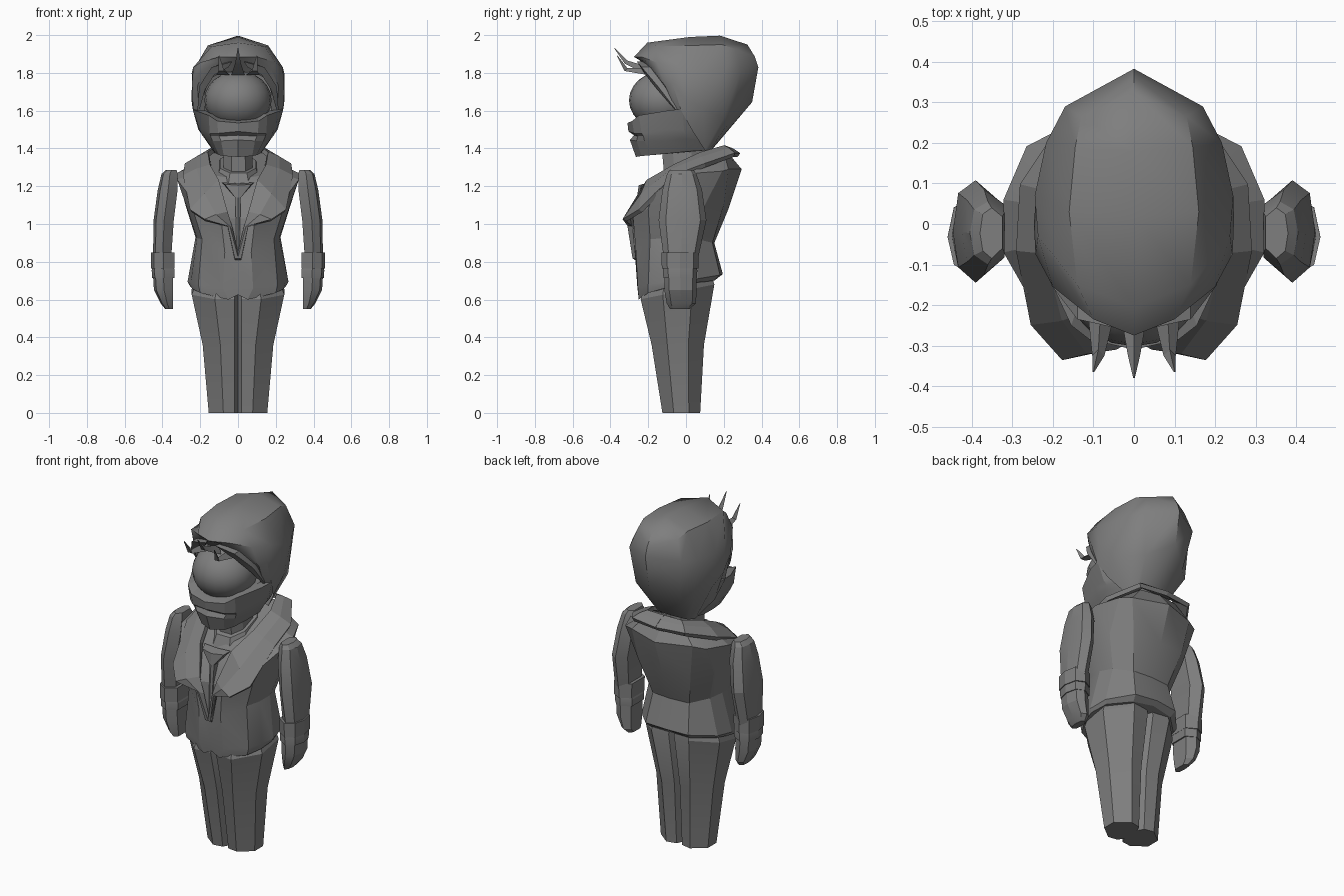
import bpy, bmesh, math
from mathutils import Vector

grey = bpy.data.materials.new("plain_grey")
grey.diffuse_color = (0.21, 0.21, 0.21, 1)


def finish(bm, name, angle=28):
    bmesh.ops.remove_doubles(bm, verts=bm.verts, dist=0.0005)
    bmesh.ops.recalc_face_normals(bm, faces=bm.faces)
    me = bpy.data.meshes.new(name)
    bm.to_mesh(me)
    bm.free()
    me.materials.append(grey)
    ob = bpy.data.objects.new(name, me)
    bpy.context.collection.objects.link(ob)
    if angle:
        bpy.ops.object.select_all(action='DESELECT')
        ob.select_set(True)
        bpy.context.view_layer.objects.active = ob
        bpy.ops.object.shade_smooth_by_angle(angle=math.radians(angle))
    return ob


def loft(name, rows, closed=True, caps=True, angle=28):
    """Skin a list of equally long point rows."""
    bm = bmesh.new()
    vs = [[bm.verts.new(p) for p in r] for r in rows]
    n = len(rows[0])
    for a, b in zip(vs, vs[1:]):
        for i in range(n if closed else n - 1):
            j = (i + 1) % n
            bm.faces.new((a[i], a[j], b[j], b[i]))
    if closed and caps:
        bm.faces.new(vs[0])
        bm.faces.new(vs[-1])
    return finish(bm, name, angle)


def flip(row):
    return [(-x, y, z) for x, y, z in row]


def ring(half):
    """Half loop that starts and ends on x = 0, completed by mirroring."""
    return half + flip(half[-2:0:-1])


def arch(half):
    """Open half row that ends on x = 0, completed by mirroring."""
    return half + flip(half[-2::-1])


OCT = [(1, -.5), (1, .35), (.45, 1), (-.5, 1), (-1, .5), (-1, -.5), (-.45, -1), (.5, -1)]
SLEEVE = [(1, 0), (.75, .75), (-.05, 1), (-1, .65), (-1, -.6), (-.05, -1), (.75, -.7)]


def section(x0, x1, y0, y1, z, slope=0.0, shape=OCT):
    cx, cy, hx, hy = (x0 + x1) / 2, (y0 + y1) / 2, (x1 - x0) / 2, (y1 - y0) / 2
    return [(cx + u * hx, cy + v * hy, z + slope * v) for u, v in shape]


def pair(name, *dims):
    rows = [section(*d, shape=SLEEVE) for d in dims]
    loft("left_" + name, rows, angle=18)
    loft("right_" + name, [flip(r) for r in rows], angle=18)


# trousers with a groove between the legs, front and back
def trouser_ring(w, y0, y1, z, slope=0.0):
    d = y1 - y0
    half = [(0, y1 - .05), (.018, y1 - .012), (w * .5, y1), (w, y1 - d * .3), (w, y0 + d * .3),
            (w * .5, y0), (.018, y0 + .008), (0, y0 + .045)]
    return ring([(x, y, z + slope * (y + .05) / .2) for x, y in half])


loft("trousers", [trouser_ring(.155, -.125, .075, 0), trouser_ring(.187, -.182, .095, .36),
                  trouser_ring(.245, -.24, .15, .64, .04), trouser_ring(.22, -.215, .13, .71, .04)])

# jacket body, each ring from back centre to front centre
loft("jacket", [ring(r) for r in [
    [(0, .165, .715), (.13, .15, .70), (.235, .05, .69), (.257, -.05, .675), (.24, -.13, .655),
     (.2, -.2, .635), (.05, -.25, .60), (0, -.25, .625)],
    [(0, .195, .735), (.14, .18, .73), (.25, .06, .71), (.267, -.05, .695), (.25, -.13, .69),
     (.21, -.2, .68), (.08, -.255, .66), (0, -.258, .67)],
    [(0, .15, .90), (.12, .14, .90), (.2, .06, .92), (.225, -.02, .93), (.218, -.11, .925),
     (.19, -.19, .92), (.07, -.265, .85), (0, -.268, .81)],
    [(0, .225, 1.08), (.17, .2, 1.1), (.255, .1, 1.1), (.278, .02, 1.1), (.272, -.1, 1.09),
     (.24, -.2, 1.08), (.09, -.28, 1.03), (0, -.24, 1.03)],
    [(0, .295, 1.29), (.2, .225, 1.29), (.265, .192, 1.28), (.322, .06, 1.27), (.322, -.07, 1.235),
     (.265, -.17, 1.16), (.12, -.2, 1.18), (0, -.185, 1.18)],
    [(0, .22, 1.38), (.12, .2, 1.38), (.18, .12, 1.35), (.19, .04, 1.33), (.18, -.04, 1.29),
     (.14, -.1, 1.26), (.08, -.13, 1.25), (0, -.14, 1.25)]]], angle=20)

# collar running into pointed lapels: inner edge, middle, outer edge
inner = [(0, .2, 1.405), (.11, .2, 1.405), (.155, .08, 1.37), (.145, -.06, 1.305),
         (.10, -.2, 1.225), (.06, -.27, 1.06), (.038, -.275, .97), (.003, -.27, .81)]
outer = [(0, .28, 1.365), (.17, .255, 1.365), (.275, .1, 1.31), (.285, -.06, 1.25),
         (.25, -.24, 1.07), (.175, -.325, 1.02), (.055, -.297, .99), (.012, -.272, .82)]
mid = [tuple((Vector(a) + Vector(b)) / 2 + Vector((0, -.012 * min(k, 5) / 5, .006)))
       for k, (a, b) in enumerate(zip(inner, outer))]
mid[-1] = (.008, -.275, .815)
for side, f in (("left", lambda r: r), ("right", flip)):
    ob = loft(side + "_lapel", [f(inner), f(mid), f(outer)], closed=False, angle=0)
    mod = ob.modifiers.new("thickness", 'SOLIDIFY')
    mod.thickness = .025
    mod.offset = 0

# neck, shirt collar and tie
loft("neck", [section(-.08, .08, -.11, .11, 1.2), section(-.075, .075, -.13, .1, 1.42)])
loft("shirt_collar", [section(-.125, .125, -.18, .15, 1.22, .05),
                      section(-.095, .095, -.14, .13, 1.32, .05)])
loft("tie_knot", [ring([(0, -.19, 1.215), (.085, -.19, 1.22), (.07, -.235, 1.21), (0, -.25, 1.205)]),
                  ring([(0, -.21, 1.14), (.015, -.21, 1.14), (.015, -.25, 1.14), (0, -.26, 1.14)])])
loft("tie", [ring([(0, -.2, 1.15), (.015, -.2, 1.15), (.015, -.245, 1.15), (0, -.255, 1.15)]),
             ring([(0, -.24, .82), (.006, -.24, .82), (.006, -.268, .82), (0, -.272, .82)])])

# arms, cuffs and hands
pair("arm", (.325, .38, -.085, .04, 1.287), (.32, .405, -.1, .055, 1.265),
     (.32, .425, -.125, .085, 1.18), (.34, .447, -.145, .108, 1.02), (.355, .45, -.115, .06, .80))
pair("upper_cuff", (.335, .46, -.13, .065, .85), (.337, .46, -.128, .065, .765))
pair("lower_cuff", (.343, .452, -.118, .055, .78), (.335, .457, -.122, .06, .755),
     (.337, .455, -.12, .058, .715))
pair("hand", (.345, .45, -.115, .055, .73), (.343, .445, -.115, .057, .65),
     (.343, .41, -.102, .052, .58), (.345, .385, -.085, .02, .55))

# round face
bm = bmesh.new()
bmesh.ops.create_uvsphere(bm, u_segments=20, v_segments=12, radius=1)
for v in bm.verts:
    v.co = Vector((v.co.x * .178, v.co.y * .182 - .12, v.co.z * .155 + 1.655))
finish(bm, "face", 60)

# jaw and lips, each ring from front centre round to the nape
loft("jaw", [ring(r) for r in [
    [(0, -.2, 1.56), (.1, -.2, 1.565), (.13, -.18, 1.585), (.17, -.08, 1.6), (.19, 0, 1.6),
     (.18, .05, 1.58), (0, .1, 1.58)],
    [(0, -.31, 1.535), (.11, -.285, 1.545), (.155, -.25, 1.575), (.225, -.1, 1.6), (.24, -.02, 1.61),
     (.2, .06, 1.58), (0, .1, 1.56)],
    [(0, -.305, 1.49), (.105, -.275, 1.48), (.15, -.235, 1.48), (.19, -.1, 1.5), (.205, -.01, 1.5),
     (.18, .08, 1.5), (0, .12, 1.5)],
    [(0, -.275, 1.47), (.1, -.255, 1.465), (.145, -.225, 1.465), (.18, -.1, 1.47), (.19, 0, 1.47),
     (.165, .08, 1.47), (0, .12, 1.47)],
    [(0, -.297, 1.445), (.09, -.262, 1.44), (.135, -.22, 1.44), (.165, -.1, 1.44), (.175, 0, 1.45),
     (.145, .09, 1.44), (0, .12, 1.44)],
    [(0, -.265, 1.355), (.075, -.235, 1.36), (.1, -.18, 1.365), (.12, -.08, 1.375), (.13, .02, 1.385),
     (.1, .11, 1.39), (0, .12, 1.39)]]], angle=18)

# hair shell, arches from the inner brow rim to the back, each from side to crown
loft("hair", [arch(r) for r in [
    [(.175, -.04, 1.6), (.175, -.1, 1.7), (.15, -.15, 1.77), (.08, -.18, 1.805), (0, -.19, 1.81)],
    [(.205, -.05, 1.6), (.215, -.11, 1.73), (.175, -.175, 1.82), (.09, -.22, 1.86), (0, -.25, 1.87)],
    [(.238, -.025, 1.6), (.243, -.075, 1.75), (.2, -.155, 1.855), (.1, -.235, 1.885), (0, -.275, 1.885)],
    [(.21, .03, 1.5), (.247, .0, 1.66), (.237, -.03, 1.83), (.14, -.15, 1.94), (0, -.205, 1.96)],
    [(.13, .1, 1.39), (.24, .09, 1.61), (.245, .07, 1.80), (.16, .03, 1.945), (0, .02, 1.99)],
    [(.1, .12, 1.385), (.19, .2, 1.56), (.217, .2, 1.80), (.145, .19, 1.95), (0, .18, 1.997)],
    [(.07, .125, 1.385), (.13, .25, 1.57), (.17, .29, 1.81), (.13, .265, 1.925), (0, .325, 1.95)],
    [(0, .13, 1.385), (0, .35, 1.645), (0, .383, 1.83), (0, .365, 1.885), (0, .325, 1.95)]]],
    closed=False, angle=38)

# side locks framing the face
lock = [[(.03, -.26, 1.86), (.05, -.23, 1.83), (.05, -.2, 1.86)],
        [(.14, -.235, 1.83), (.125, -.215, 1.79), (.14, -.18, 1.83)],
        [(.205, -.15, 1.73), (.175, -.15, 1.71), (.2, -.1, 1.73)],
        [(.215, -.05, 1.6), (.205, -.055, 1.6), (.21, -.04, 1.6)]]
loft("left_side_lock", lock)
loft("right_side_lock", [flip(r) for r in lock])

# three bent spikes of fringe
for name, x, tip in (("middle", 0, (0, -.38, 1.93)), ("left", .08, (.1, -.365, 1.89)),
                     ("right", -.08, (-.1, -.365, 1.89))):
    bend = (x * 1.1, -.325, tip[2] - .08)
    rows = [[(p[0] - w, p[1], p[2]), (p[0] + w, p[1], p[2]), (p[0], p[1] + w, p[2] + w)]
            for p, w in (((x, -.21, 1.79), .035), (bend, .015), (tip, .002))]
    loft(name + "_fringe_spike", rows)
